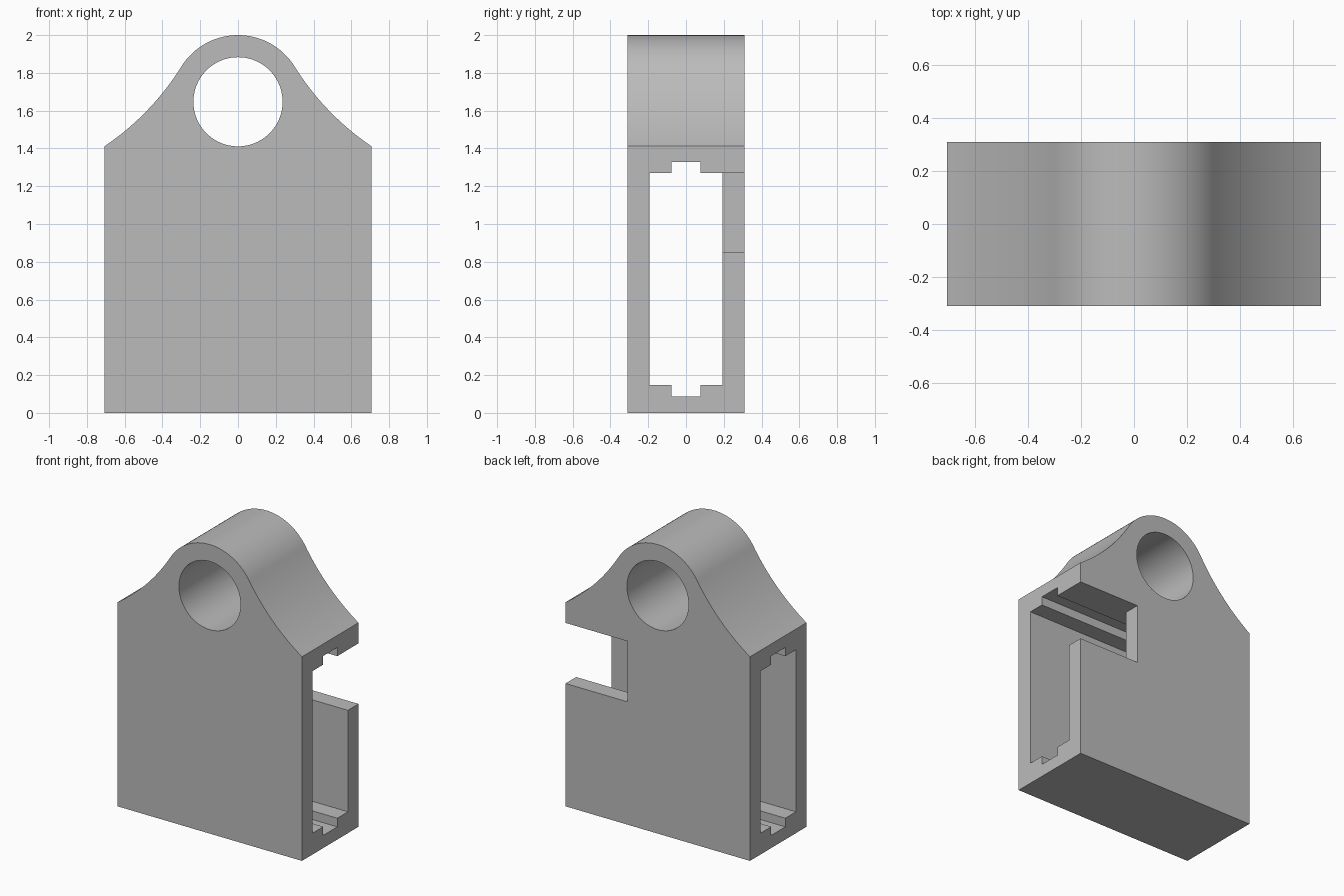
import bpy, bmesh
from math import pi, sin, cos, acos, atan2, hypot, radians
from mathutils import Vector

cube = bpy.data.objects.get("Cube")
if cube:
    bpy.data.objects.remove(cube)

HALF_W, HALF_D = 0.706, 0.309      # block half width and half depth
SHOULDER = 1.412                   # height where the curved top begins
EYE_Z, EYE_R, HOLE_R = 1.647, 0.353, 0.236
FILLET_R = 1.41                    # concave sweep from shoulder to eye

grey = bpy.data.materials.new("plain grey")
grey.use_nodes = True
colour = (0.5, 0.5, 0.5, 1)
grey.diffuse_color = colour
grey.node_tree.nodes["Principled BSDF"].inputs["Base Color"].default_value = colour


def prism(name, outline, direction):
    """Extrude a closed 3D outline along a vector."""
    bm = bmesh.new()
    face = bm.faces.new([bm.verts.new(p) for p in outline])
    moved = bmesh.ops.extrude_face_region(bm, geom=[face], use_keep_orig=True)["geom"]
    verts = [g for g in moved if isinstance(g, bmesh.types.BMVert)]
    bmesh.ops.translate(bm, verts=verts, vec=Vector(direction))
    bmesh.ops.recalc_face_normals(bm, faces=bm.faces)
    mesh = bpy.data.meshes.new(name)
    bm.to_mesh(mesh)
    bm.free()
    mesh.materials.append(grey)
    obj = bpy.data.objects.new(name, mesh)
    bpy.context.collection.objects.link(obj)
    return obj


def arc(cx, cz, r, a, b, n):
    return [(cx + r * cos(a + (b - a) * i / n), cz + r * sin(a + (b - a) * i / n))
            for i in range(n + 1)]


# Outline: the concave sweep is tangent to the eye and ends at the shoulder
reach = EYE_R + FILLET_R
dx, dz = HALF_W, SHOULDER - EYE_Z
dist = hypot(dx, dz)
tangent = atan2(dz, dx) + acos((reach**2 + dist**2 - FILLET_R**2) / (2 * reach * dist))
fx, fz = reach * cos(tangent), EYE_Z + reach * sin(tangent)
start = atan2(SHOULDER - fz, HALF_W - fx) % (2 * pi)
sweep = arc(fx, fz, FILLET_R, start, tangent + pi, 20)
half = [(HALF_W, 0)] + sweep + arc(0, EYE_Z, EYE_R, tangent, pi / 2, 24)[1:]
profile = half + [(-x, z) for x, z in reversed(half[:-1])]
body = prism("lug_block", [(x, -HALF_D, z) for x, z in profile], (0, 2 * HALF_D, 0))

# Cutters: round eye, stepped slot through the sides, window in the back wall
eye = prism("eye_cutter", [(x, -1, z) for x, z in
            arc(0, EYE_Z, HOLE_R, 0, 2 * pi, 96)[:-1]], (0, 2, 0))
BOTTOM, TOP, STEP = 0.148, 1.269, 0.06
edge = [(0.193, BOTTOM), (0.193, TOP), (0.077, TOP), (0.077, TOP + STEP)]
slot_outline = ([(0.077, BOTTOM - STEP), (0.077, BOTTOM)] + edge +
                [(-y, z) for y, z in reversed(edge)] +
                [(-0.077, BOTTOM), (-0.077, BOTTOM - STEP)])
slot = prism("slot_cutter", [(-1, y, z) for y, z in slot_outline], (2, 0, 0))
window = prism("window_cutter", [(x, 0.15, z) for x, z in
               [(0.231, 0.85), (1, 0.85), (1, TOP), (0.231, TOP)]], (0, 0.5, 0))

bpy.ops.object.select_all(action="DESELECT")
bpy.context.view_layer.objects.active = body
body.select_set(True)
for cutter in (eye, slot, window):
    cutter.hide_render = True
    cut = body.modifiers.new(cutter.name, "BOOLEAN")
    cut.operation, cut.solver, cut.object = "DIFFERENCE", "EXACT", cutter
    bpy.ops.object.modifier_apply(modifier=cut.name)
    bpy.data.objects.remove(cutter)

bpy.ops.object.shade_smooth_by_angle(angle=radians(30))
